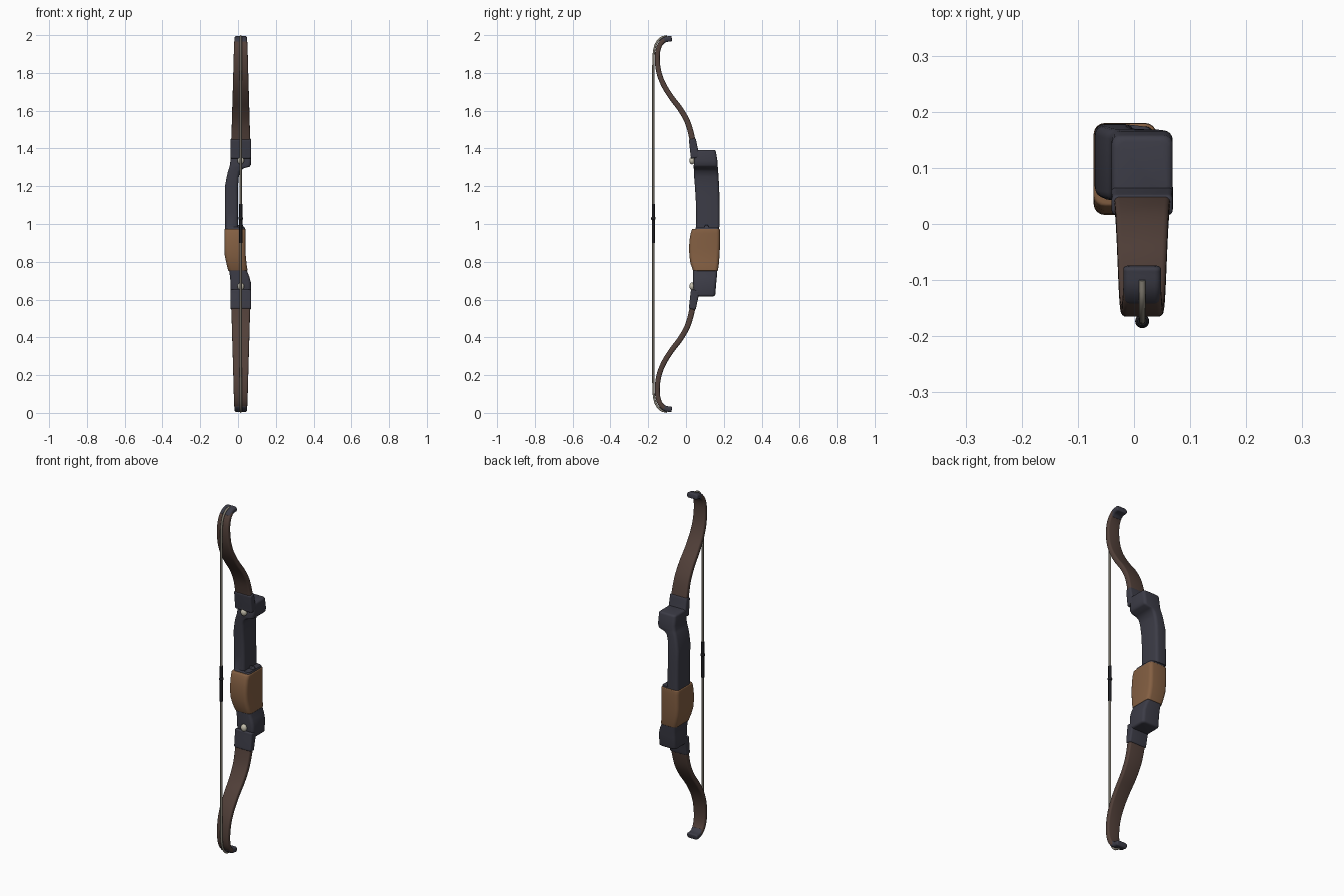
import bpy, bmesh, math
from mathutils import Vector

if "Cube" in bpy.data.objects:
    bpy.data.objects.remove(bpy.data.objects["Cube"])

CX = 0.0145  # centre plane of limbs and string


def material(name, rgb):
    m = bpy.data.materials.new(name)
    m.use_nodes = True
    m.diffuse_color = (*rgb, 1)
    bsdf = m.node_tree.nodes["Principled BSDF"]
    bsdf.inputs["Base Color"].default_value = (*rgb, 1)
    bsdf.inputs["Roughness"].default_value = 0.6
    return m


SLATE = material("slate_metal", (0.045, 0.045, 0.062))
WOOD = material("dark_wood", (0.085, 0.052, 0.042))
TAN = material("tan_grip", (0.23, 0.115, 0.055))
CORD = material("string_grey", (0.24, 0.22, 0.18))
BLACK = material("black_thread", (0.012, 0.012, 0.015))
IVORY = material("pale_metal", (0.55, 0.52, 0.42))


def finish(bm, name, mat):
    bmesh.ops.recalc_face_normals(bm, faces=bm.faces[:])
    mesh = bpy.data.meshes.new(name)
    bm.to_mesh(mesh)
    bm.free()
    mesh.materials.append(mat)
    ob = bpy.data.objects.new(name, mesh)
    bpy.context.collection.objects.link(ob)
    bpy.ops.object.select_all(action="DESELECT")
    ob.select_set(True)
    bpy.context.view_layer.objects.active = ob
    bpy.ops.object.shade_smooth_by_angle(angle=math.radians(40))
    return ob


def loft(name, sections, mat, radius, soft=0.006):
    """Skin rounded rectangles: (centre, u axis, v axis, half u, half v)."""
    def softened(sec, other):
        c, u, v, hu, hv = sec
        out = (c - other[0]).normalized()
        rings = []
        for a in (90, 60, 30):
            s = soft * (1 - math.cos(math.radians(a)))
            d = soft * (math.sin(math.radians(a)) - 1)
            rings.append((c + out * d, u, v, hu - s, hv - s))
        return [(c + out * (soft * math.sin(math.radians(a)) - soft), u, v,
                 hu - soft * (1 - math.cos(math.radians(a))),
                 hv - soft * (1 - math.cos(math.radians(a)))) for a in (90, 60, 30, 0)]
    body = softened(sections[0], sections[1]) + sections[1:-1]
    body += softened(sections[-1], sections[-2])[::-1]
    bm = bmesh.new()
    rings = []
    for c, u, v, hu, hv in body:
        r = min(radius, hu * 0.95, hv * 0.95)
        ring = []
        for k in range(20):
            corner, step = divmod(k, 5)
            a = math.radians(90 * corner + 22.5 * step)
            su = 1 if corner in (0, 3) else -1
            sv = 1 if corner < 2 else -1
            ring.append(bm.verts.new(c + u * (su * (hu - r) + r * math.cos(a))
                                     + v * (sv * (hv - r) + r * math.sin(a))))
        rings.append(ring)
    for a, b in zip(rings, rings[1:]):
        for k in range(20):
            bm.faces.new((a[k], a[(k + 1) % 20], b[(k + 1) % 20], b[k]))
    bm.faces.new(rings[0])
    bm.faces.new(rings[-1])
    return finish(bm, name, mat)


def spline(pts, steps=5):
    """Catmull-Rom samples through (y, z) points."""
    p = [Vector(q) for q in pts]
    p = [2 * p[0] - p[1]] + p + [2 * p[-1] - p[-2]]
    out = []
    for a, b, c, d in zip(p, p[1:], p[2:], p[3:]):
        for i in range(steps):
            t = i / steps
            out.append(0.5 * (2 * b + (c - a) * t + (2 * a - 5 * b + 4 * c - d) * t ** 2
                              + (3 * b - a - 3 * c + d) * t ** 3))
    return out + [p[-2]]


def limb_sections(path, flip, w0, w1, t0, t1):
    secs = []
    n = len(path) - 1
    for i, q in enumerate(path):
        tan = (path[min(i + 1, n)] - path[max(i - 1, 0)]).normalized()
        f = i / n
        c = Vector((CX, q.x, 2 - q.y if flip else q.y))
        nrm = Vector((0, tan.y, tan.x if flip else -tan.x))
        secs.append((c, Vector((1, 0, 0)), nrm,
                     w0 + (w1 - w0) * f, t0 + (t1 - t0) * f))
    return secs


def box_sections(rows):
    return [(Vector(((x0 + x1) / 2, (y0 + y1) / 2, z)), Vector((1, 0, 0)),
             Vector((0, 1, 0)), (x1 - x0) / 2, (y1 - y0) / 2)
            for z, x0, x1, y0, y1 in rows]


def ball(name, centre, size, mat):
    bm = bmesh.new()
    bmesh.ops.create_uvsphere(bm, u_segments=20, v_segments=12, radius=1)
    for v in bm.verts:
        v.co = Vector(centre) + Vector(a * b for a, b in zip(v.co, size))
    return finish(bm, name, mat)


def cord(name, pts, radius, mat):
    cu = bpy.data.curves.new(name, "CURVE")
    cu.dimensions = "3D"
    cu.bevel_depth = radius
    cu.bevel_resolution = 3
    cu.use_fill_caps = True
    sp = cu.splines.new("POLY")
    sp.points.add(len(pts) - 1)
    for p, (y, z) in zip(sp.points, pts):
        p.co = (CX, y, z, 1)
    cu.materials.append(mat)
    ob = bpy.data.objects.new(name, cu)
    bpy.context.collection.objects.link(ob)


# Recurved limbs, with sleeves at the root and caps at the tip
LIMB = spline([(0.05, 1.35), (0.041, 1.4), (0.03, 1.465), (0.008, 1.54), (-0.03, 1.608),
               (-0.077, 1.67), (-0.12, 1.74), (-0.145, 1.81), (-0.152, 1.885),
               (-0.142, 1.94), (-0.115, 1.974), (-0.075, 1.982)])
for side, flip in (("upper", False), ("lower", True)):
    loft(side + "_limb", limb_sections(LIMB[:-1], flip, 0.053, 0.032, 0.016, 0.012), WOOD, 0.009)
    loft(side + "_limb_tip", limb_sections(LIMB[-9:], flip, 0.0335, 0.0335, 0.014, 0.015),
         SLATE, 0.011)
    loft(side + "_limb_sleeve", limb_sections(LIMB[:10], flip, 0.055, 0.0545, 0.024, 0.0185),
         SLATE, 0.009)

# Handle body: lower block, hidden core, offset window wall, upper block
loft("riser", box_sections([
    (0.617, -0.04, 0.069, 0.04, 0.155), (0.69, -0.04, 0.068, 0.038, 0.16),
    (0.72, -0.042, 0.06, 0.038, 0.163), (0.76, -0.048, 0.044, 0.038, 0.166),
    (0.82, -0.064, 0.036, 0.038, 0.17), (0.90, -0.067, 0.036, 0.04, 0.173),
    (0.978, -0.068, 0.036, 0.05, 0.174), (0.983, -0.068, 0.033, 0.052, 0.174),
    (0.984, -0.07, 0.0, 0.053, 0.178), (1.06, -0.07, 0.0, 0.054, 0.178),
    (1.14, -0.07, 0.0, 0.051, 0.177), (1.20, -0.069, 0.0, 0.047, 0.175),
    (1.25, -0.06, 0.004, 0.043, 0.172), (1.28, -0.053, 0.012, 0.042, 0.17),
    (1.295, -0.048, 0.03, 0.041, 0.169), (1.303, -0.045, 0.06, 0.041, 0.168),
    (1.312, -0.043, 0.068, 0.041, 0.167), (1.335, -0.04, 0.069, 0.042, 0.166),
    (1.393, -0.04, 0.069, 0.046, 0.158)]), SLATE, 0.016, 0.011)

# Contoured hand grip wrapped round the core
loft("grip", box_sections([
    (0.752, -0.052, 0.051, 0.036, 0.170), (0.79, -0.061, 0.045, 0.024, 0.174),
    (0.83, -0.070, 0.041, 0.018, 0.177), (0.87, -0.072, 0.040, 0.016, 0.179),
    (0.91, -0.072, 0.040, 0.018, 0.180), (0.95, -0.072, 0.040, 0.024, 0.180),
    (0.974, -0.072, 0.040, 0.032, 0.180)]), TAN, 0.02, 0.005)

# Arrow rest on the shelf
loft("arrow_rest", box_sections([(0.975, 0.0, 0.034, 0.095, 0.122),
                                 (0.995, 0.0, 0.026, 0.1, 0.117)]), SLATE, 0.006, 0.003)

# Limb bolts
for side, z in (("upper", 1.336), ("lower", 0.67)):
    ball(side + "_limb_bolt", (CX, 0.032, z), (0.018, 0.014, 0.02), IVORY)

# Bowstring lying over both limb tips, with serving and nocking point
hook = spline([(-0.173, 1.84), (-0.171, 1.9), (-0.160, 1.95), (-0.134, 1.984), (-0.1, 1.994)], 4)
top = [(q.x, q.y) for q in hook]
cord("bowstring", [(y, 2 - z) for y, z in reversed(top)] + top, 0.006, CORD)
cord("string_serving", [(-0.173, 0.9), (-0.173, 1.105)], 0.0085, BLACK)
ball("nocking_point", (CX, -0.173, 1.03), (0.0125, 0.0125, 0.011), BLACK)
